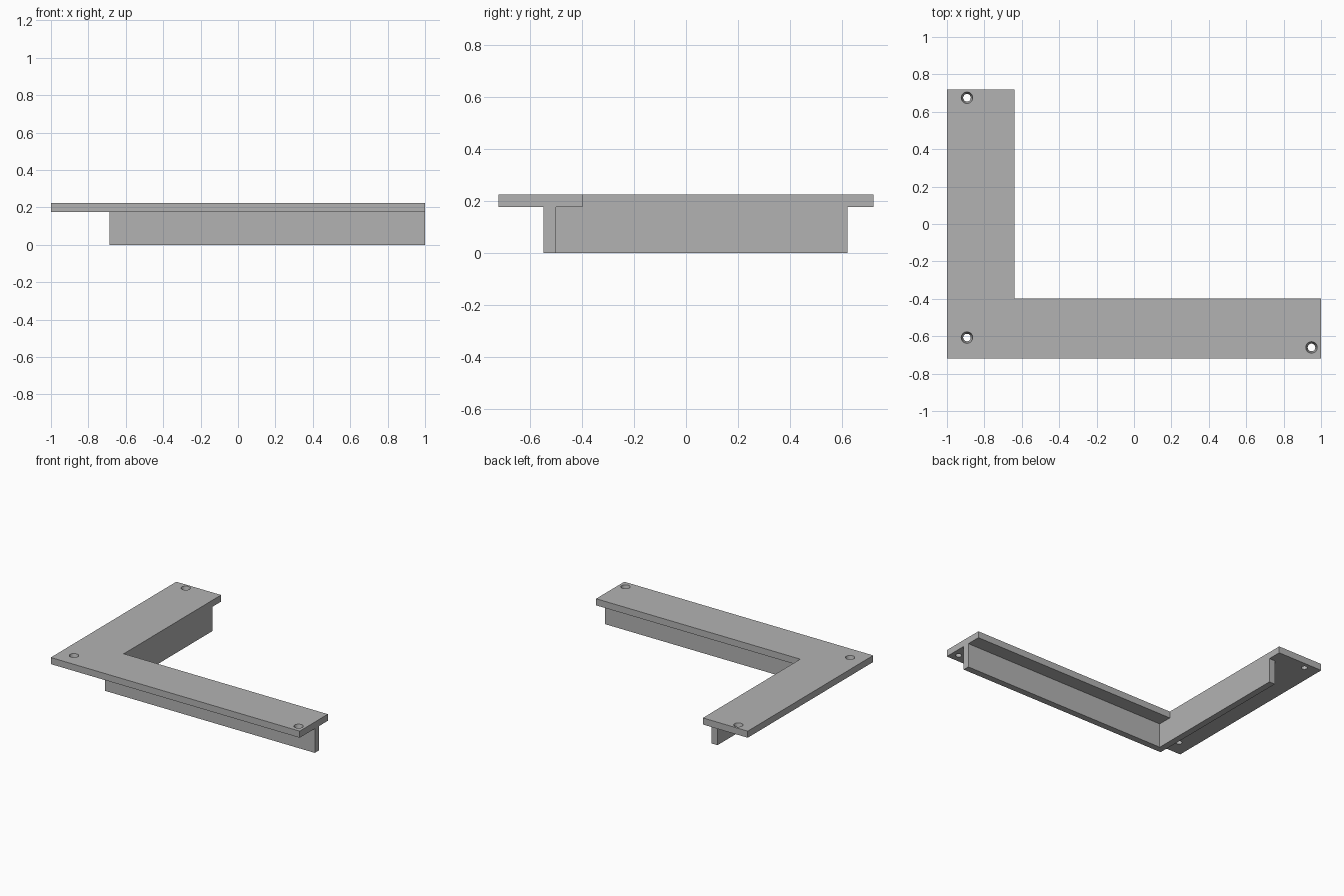
import bpy
import bmesh

cube = bpy.data.objects.get("Cube")
if cube:
    bpy.data.objects.remove(cube, do_unlink=True)

TOP, UNDER = 0.224, 0.176      # flange faces
X, Y = 1.0, 0.72               # half extents
INNER_X, INNER_Y = -0.64, -0.397
WEB = 0.047                    # web thickness
WEB_Y = -0.5                   # inner face of the long web

grey = bpy.data.materials.new("grey metal")
grey.use_nodes = True
colour = (0.45, 0.45, 0.45, 1)
grey.diffuse_color = colour
grey.node_tree.nodes["Principled BSDF"].inputs["Base Color"].default_value = colour


def make_object(name, bm):
    bmesh.ops.recalc_face_normals(bm, faces=bm.faces)
    mesh = bpy.data.meshes.new(name)
    bm.to_mesh(mesh)
    bm.free()
    mesh.materials.append(grey)
    obj = bpy.data.objects.new(name, mesh)
    bpy.context.collection.objects.link(obj)
    return obj


def angle_prism(name, outer, inner, end, z0, z1):
    """L-shaped outline extruded upwards."""
    (ox, oy), (ix, iy), (ex, ey) = outer, inner, end
    outline = [(ox, oy), (ex, oy), (ex, iy), (ix, iy), (ix, ey), (ox, ey)]
    bm = bmesh.new()
    face = bm.faces.new([bm.verts.new((x, y, z0)) for x, y in outline])
    side = bmesh.ops.extrude_face_region(bm, geom=[face])["geom"]
    moved = [v for v in side if isinstance(v, bmesh.types.BMVert)]
    bmesh.ops.translate(bm, verts=moved, vec=(0, 0, z1 - z0))
    return make_object(name, bm)


def combine(target, tool, operation):
    tool.hide_render = True
    mod = target.modifiers.new(tool.name, "BOOLEAN")
    mod.operation, mod.solver, mod.object = operation, "EXACT", tool
    bpy.context.view_layer.objects.active = target
    bpy.ops.object.modifier_apply(modifier=mod.name)
    bpy.data.objects.remove(tool, do_unlink=True)


# Flat flange with the upright web joined beneath it
bracket = angle_prism("angle_bracket", (-X, -Y), (INNER_X, INNER_Y), (X, Y), UNDER, TOP)
web = angle_prism("upright_web", (INNER_X - WEB, WEB_Y - WEB), (INNER_X, WEB_Y),
                  (X, 0.62), 0, (UNDER + TOP) / 2)
combine(bracket, web, "UNION")

# Tapered screw holes
for x, y in [(-0.893, 0.675), (-0.893, -0.607), (0.949, -0.66)]:
    bm = bmesh.new()
    bmesh.ops.create_cone(bm, cap_ends=True, segments=32, radius1=0.02,
                          radius2=0.031, depth=TOP - UNDER + 0.002)
    bmesh.ops.translate(bm, verts=bm.verts, vec=(x, y, (TOP + UNDER) / 2))
    combine(bracket, make_object("screw_hole", bm), "DIFFERENCE")
